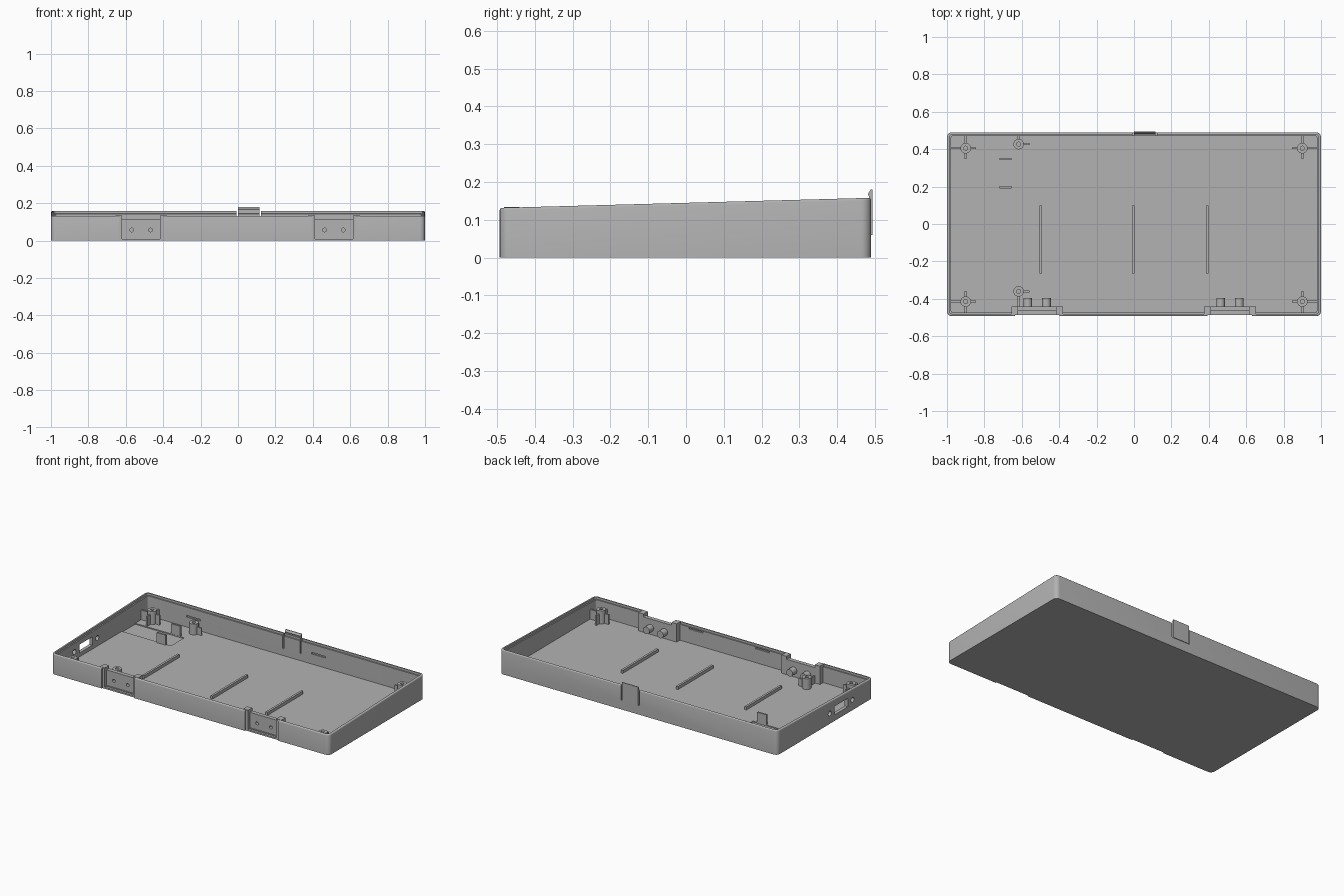
import bpy, bmesh, math
from mathutils import Matrix

if "Cube" in bpy.data.objects:
    bpy.data.objects.remove(bpy.data.objects["Cube"])

grey = bpy.data.materials.new("grey plastic")
grey.diffuse_color = (0.45, 0.45, 0.45, 1)
grey.use_nodes = True
grey.node_tree.nodes["Principled BSDF"].inputs["Base Color"].default_value = grey.diffuse_color


def top_z(y):
    """Height of the sloping rim at depth y."""
    return 0.145 + 0.027 * y


def add_object(name, bm):
    bmesh.ops.recalc_face_normals(bm, faces=bm.faces)
    me = bpy.data.meshes.new(name)
    bm.to_mesh(me)
    bm.free()
    me.materials.append(grey)
    ob = bpy.data.objects.new(name, me)
    bpy.context.collection.objects.link(ob)
    return ob


def box(name, x0, x1, y0, y1, z0, z1):
    bm = bmesh.new()
    size = Matrix.Diagonal((x1 - x0, y1 - y0, z1 - z0, 1))
    place = Matrix.Translation(((x0 + x1) / 2, (y0 + y1) / 2, (z0 + z1) / 2))
    bmesh.ops.create_cube(bm, size=1, matrix=place @ size)
    return add_object(name, bm)


def cylinder(name, loc, r, depth, axis="Z", r2=None):
    bm = bmesh.new()
    rot = Matrix()
    if axis != "Z":
        rot = Matrix.Rotation(math.pi / 2, 4, "X" if axis == "Y" else "Y")
    bmesh.ops.create_cone(bm, cap_ends=True, segments=24, radius1=r, radius2=r2 or r,
                          depth=depth, matrix=Matrix.Translation(loc) @ rot)
    return add_object(name, bm)


def rounded_block(name, hx, y0, y1, r, z_low, z_high):
    """Block with rounded vertical corners; z_low and z_high depend on y."""
    outline = []
    for cx, cy, a0 in ((hx - r, y1 - r, 0), (r - hx, y1 - r, 90),
                       (r - hx, y0 + r, 180), (hx - r, y0 + r, 270)):
        for i in range(7):
            a = math.radians(a0 + 15 * i)
            outline.append((cx + r * math.cos(a), cy + r * math.sin(a)))
    bm = bmesh.new()
    low = [bm.verts.new((x, y, z_low(y))) for x, y in outline]
    high = [bm.verts.new((x, y, z_high(y))) for x, y in outline]
    bm.faces.new(low)
    bm.faces.new(high)
    n = len(outline)
    for i in range(n):
        j = (i + 1) % n
        bm.faces.new((low[i], low[j], high[j], high[i]))
    return add_object(name, bm)


def cut(ob, *cutters):
    for c in cutters:
        m = ob.modifiers.new("cut", "BOOLEAN")
        m.operation, m.solver, m.object = "DIFFERENCE", "EXACT", c
        bpy.context.view_layer.objects.active = ob
        bpy.ops.object.modifier_apply(modifier=m.name)
        bpy.data.objects.remove(c, do_unlink=True)


def smooth(ob):
    bpy.ops.object.select_all(action="DESELECT")
    ob.select_set(True)
    bpy.context.view_layer.objects.active = ob
    bpy.ops.object.shade_smooth_by_angle(angle=math.radians(35))


FLOOR = 0.015

# Open tray with a sloping rim, softened on its outer top edge
tray = rounded_block("tray", 1, -0.493, 0.49, 0.027, lambda y: 0, top_z)
bev = tray.modifiers.new("rim", "BEVEL")
bev.limit_method, bev.angle_limit = "ANGLE", math.radians(60)
bev.width, bev.segments = 0.006, 3
group = tray.vertex_groups.new(name="rim")
group.add([v.index for v in tray.data.vertices if v.co.z > 0.05], 1, "REPLACE")
bev.limit_method, bev.vertex_group = "VGROUP", "rim"
bpy.context.view_layer.objects.active = tray
bpy.ops.object.modifier_apply(modifier="rim")
cut(tray,
    rounded_block("cavity", 0.978, -0.473, 0.471, 0.012, lambda y: FLOOR, lambda y: 0.3),
    rounded_block("rim_step", 0.986, -0.481, 0.479, 0.016,
                  lambda y: top_z(y) - 0.014, lambda y: 0.3))

# Shallow bay in the floor and connector opening in the left wall
cut(tray,
    box("bay", -0.979, -0.625, 0.203, 0.34, 0.008, 0.05),
    box("port", -1.1, -0.95, -0.235, -0.1, 0.04, 0.095),
    cylinder("port_screw_1", (-1, -0.285, 0.067), 0.016, 0.1, "X"),
    cylinder("port_screw_2", (-1, -0.05, 0.067), 0.016, 0.1, "X"))

# Snap grooves inside the long walls
for x in (-0.65, 0.25):
    cut(tray, box("groove", x - 0.05, x + 0.05, 0.46, 0.479, 0.08, 0.09))
for x in (-0.22, 0.26):
    cut(tray, box("groove", x - 0.05, x + 0.05, -0.481, -0.46, 0.105, 0.114))

# Slits that free the latch tongue in the rear wall
for x0, x1 in ((-0.009, 0.0), (0.115, 0.124)):
    cut(tray, box("slit", x0, x1, 0.44, 0.52, 0.06, 0.3))

# Hinge pockets in the front wall, each with a thick backing and two screw bosses
for cx in (-0.518, 0.513):
    cut(tray, box("shallow", cx - 0.119, cx + 0.119, -0.6, -0.486, -0.1, 0.3),
        box("deep", cx - 0.102, cx + 0.102, -0.6, -0.471, 0.01, 0.3),
        box("gap", cx - 0.102, cx + 0.102, -0.6, -0.43, 0.115, 0.3))
    back = box("hinge_backing", cx - 0.138, cx + 0.138, -0.482, -0.44, 0.005, 0.134)
    cut(back, box("deep", cx - 0.102, cx + 0.102, -0.6, -0.466, 0.01, 0.3),
        box("gap", cx - 0.102, cx + 0.102, -0.6, -0.43, 0.115, 0.3))
    for x in (cx - 0.05, cx + 0.05):
        boss = cylinder("hinge_boss", (x, -0.42, 0.057), 0.023, 0.05, "Y")
        for part in (tray, back, boss):
            cut(part, cylinder("hole", (x, -0.45, 0.057), 0.01, 0.09, "Y"))
        smooth(boss)
    smooth(back)
smooth(tray)

# Latch tongue with a hooked lip
bm = bmesh.new()
profile = [(0.478, 0.06), (0.494, 0.06), (0.494, 0.18), (0.489, 0.18),
           (0.481, 0.168), (0.484, 0.163), (0.484, 0.15), (0.478, 0.143)]
ends = [[bm.verts.new((x, y, z)) for y, z in profile] for x in (0.0, 0.115)]
for e in ends:
    bm.faces.new(e)
for i in range(len(profile)):
    j = (i + 1) % len(profile)
    bm.faces.new((ends[0][i], ends[0][j], ends[1][j], ends[1][i]))
add_object("latch", bm)


def screw_post(px, py, height, ribs):
    """Hollow post braced by thin upright ribs; ribs = (dx, dy, length)."""
    post = cylinder("screw_post", (px, py, height / 2 + 0.005), 0.028, height - 0.01)
    cut(post, cylinder("hole", (px, py, height), 0.011, 0.1))
    smooth(post)
    w = 0.005
    for dx, dy, length in ribs:
        xs = sorted((px + dx * 0.02, px + dx * length))
        ys = sorted((py + dy * 0.02, py + dy * length))
        if dx:
            ys = (py - w, py + w)
        else:
            xs = (px - w, px + w)
        box("post_rib", *xs, *ys, 0.01, height - 0.022)


# Corner posts and the two inner posts
for sx in (-1, 1):
    for sy in (-1, 1):
        screw_post(sx * 0.9, 0.41 * sy - 0.005, 0.1,
                   [(sx, 0, 0.08), (-sx, 0, 0.055), (0, sy, 0.065), (0, -sy, 0.057)])
screw_post(-0.617, 0.427, 0.085, [(1, 0, 0.057), (0, 1, 0.048)])
screw_post(-0.617, -0.36, 0.085, [(1, 0, 0.057), (0, -1, 0.09)])

# Upright clips beside the floor bay
for y in (0.197, 0.347):
    box("bay_clip", -0.72, -0.655, y - 0.006, y + 0.006, 0.005, 0.08)

# Long stiffening ribs on the floor
for x in (-0.498, -0.004, 0.392):
    box("floor_rib", x - 0.007, x + 0.007, -0.265, 0.1, 0.01, 0.035)
